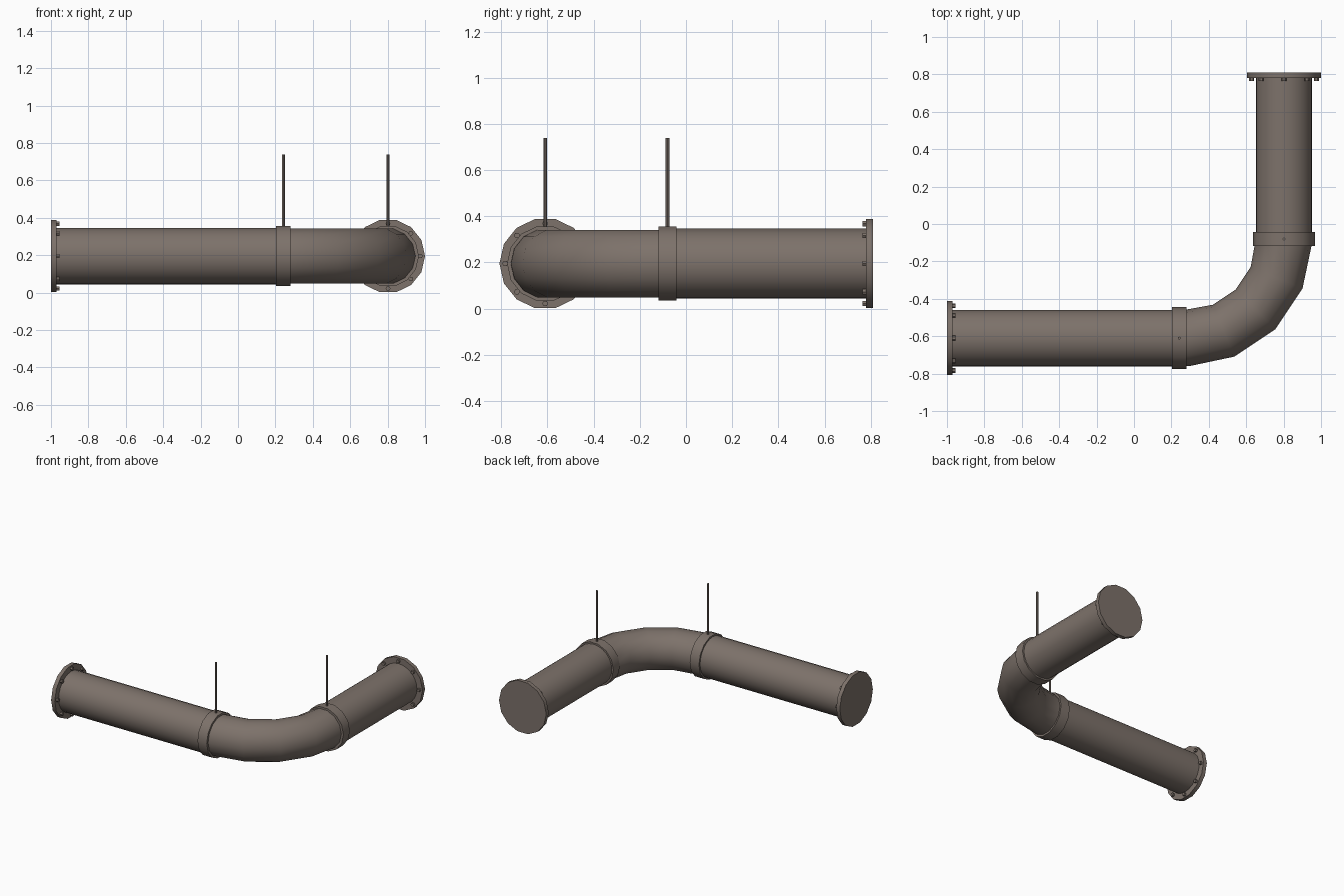
import bpy, bmesh, math
from mathutils import Vector

if "Cube" in bpy.data.objects:
    bpy.data.objects.remove(bpy.data.objects["Cube"])

mat = bpy.data.materials.new("weathered brown metal")
mat.diffuse_color = (0.205, 0.168, 0.145, 1)
mat.use_nodes = True
mat.node_tree.nodes["Principled BSDF"].inputs["Base Color"].default_value = mat.diffuse_color

Z = 0.195            # pipe axis height
AX_Y, AX_X = -0.61, 0.802   # axis of the long run (along x) and short run (along y)


def tube(name, path, radius, sides):
    """Capped round section swept along a path of points."""
    pts = [Vector(p) for p in path]
    bm = bmesh.new()
    rings = []
    for i, p in enumerate(pts):
        t = (pts[min(i + 1, len(pts) - 1)] - pts[max(i - 1, 0)]).normalized()
        up = Vector((0, 1, 0)) if abs(t.z) > 0.9 else Vector((0, 0, 1))
        side = t.cross(up).normalized()
        rings.append([bm.verts.new(p + radius * (side * math.cos(a) + up * math.sin(a)))
                      for a in (2 * math.pi * k / sides for k in range(sides))])
    for r, s in zip(rings, rings[1:]):
        for k in range(sides):
            j = (k + 1) % sides
            bm.faces.new((r[k], r[j], s[j], s[k]))
    bm.faces.new(rings[0])
    bm.faces.new(rings[-1])
    bmesh.ops.recalc_face_normals(bm, faces=bm.faces)
    me = bpy.data.meshes.new(name)
    bm.to_mesh(me)
    bm.free()
    me.materials.append(mat)
    ob = bpy.data.objects.new(name, me)
    bpy.context.collection.objects.link(ob)
    bpy.ops.object.select_all(action='DESELECT')
    ob.select_set(True)
    bpy.context.view_layer.objects.active = ob
    bpy.ops.object.shade_smooth_by_angle(angle=math.radians(35))
    return ob


def end_flange(name, end, inward):
    """Blind flange with eight bolts on its inner face."""
    end, d = Vector(end), Vector(inward)
    tube(name, [end, end + d * 0.03], 0.198, 14)
    side = d.cross(Vector((0, 0, 1)))
    for k in range(8):
        a = k * math.pi / 4
        c = end + 0.173 * (side * math.cos(a) + Vector((0, 0, 1)) * math.sin(a))
        tube(f"{name}_bolt_{k + 1}", [c + d * 0.02, c + d * 0.046], 0.013, 6)


def hanger(name, centre, along):
    """Collar around the pipe with a ceiling rod."""
    c, d = Vector(centre), Vector(along)
    tube(name + "_collar", [c - d * 0.0385, c + d * 0.0385], 0.165, 14)
    tube(name + "_rod", [c + Vector((0, 0, 0.15)), c + Vector((0, 0, 0.543))], 0.008, 8)


# straight pipe runs
tube("long_pipe", [(-0.99, AX_Y, Z), (0.25, AX_Y, Z)], 0.151, 24)
tube("short_pipe", [(AX_X, -0.06, Z), (AX_X, 0.80, Z)], 0.151, 24)

# elbow: quarter circle in four segments
R = AX_X - 0.28
arc = [(0.28 + R * math.sin(a), AX_Y + R - R * math.cos(a), Z)
       for a in (k * math.pi / 8 for k in range(5))]
tube("elbow", [(0.24, AX_Y, Z)] + arc[:1] + arc[1:] + [(AX_X, -0.06, Z)], 0.15, 14)

# end flanges and hangers
end_flange("left_flange", (-1, AX_Y, Z), (1, 0, 0))
end_flange("back_flange", (AX_X, 0.81, Z), (0, -1, 0))
hanger("long_run", (0.242, AX_Y, Z), (1, 0, 0))
hanger("short_run", (AX_X, -0.08, Z), (0, 1, 0))
